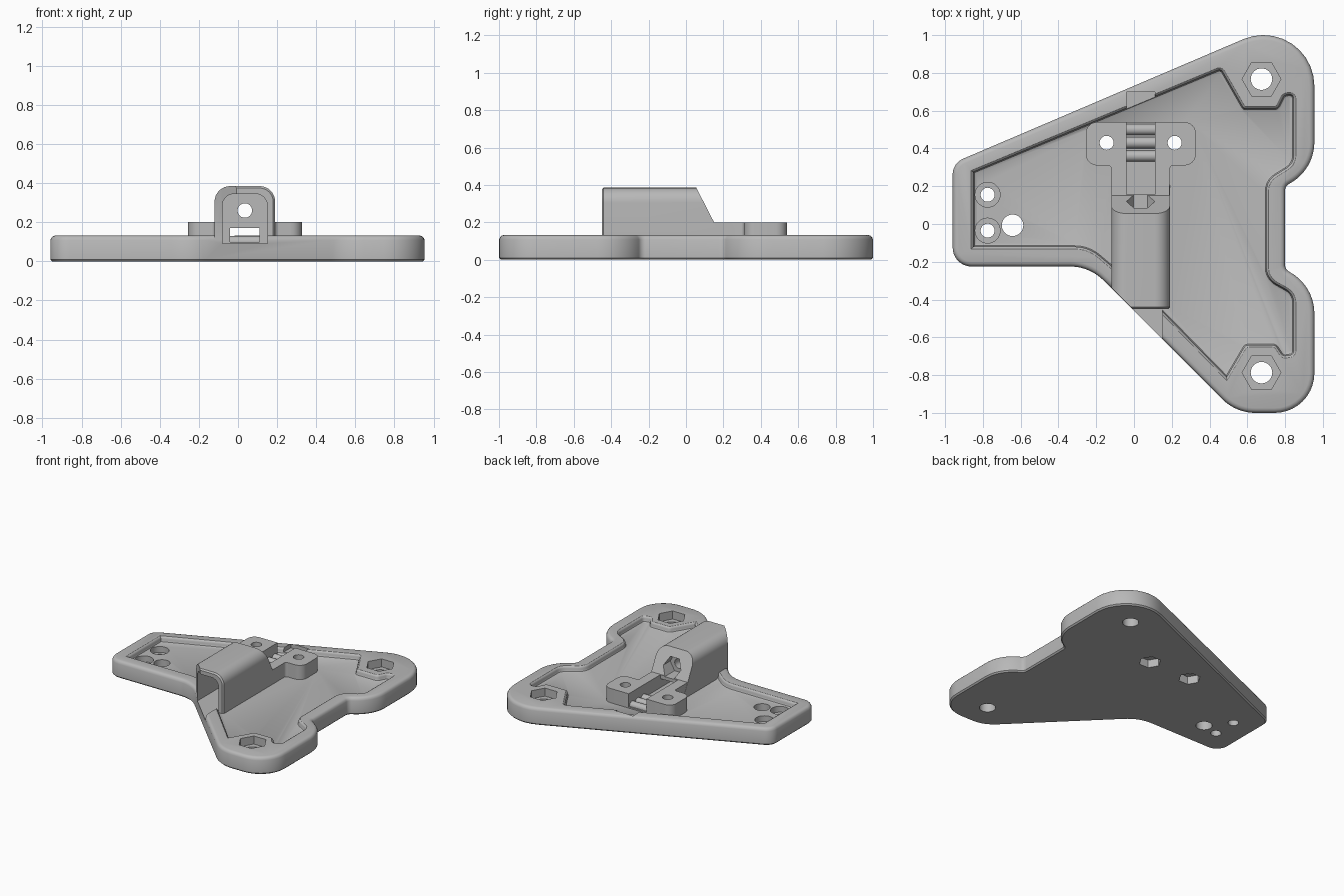
import bpy, bmesh, math
from mathutils import Vector

cube = bpy.data.objects.get("Cube")
if cube:
    bpy.data.objects.remove(cube, do_unlink=True)

grey = bpy.data.materials.new("plain grey")
grey.use_nodes = True
COLOUR = (0.48, 0.48, 0.48, 1)
grey.diffuse_color = COLOUR
grey.node_tree.nodes["Principled BSDF"].inputs["Base Color"].default_value = COLOUR


def rounded(corners, steps=8):
    """Polygon from (x, y, radius) corners, listed counter-clockwise."""
    pts = []
    n = len(corners)
    for i, (x, y, r) in enumerate(corners):
        p = Vector((x, y))
        if r == 0:
            pts.append(p)
            continue
        a = (Vector(corners[i - 1][:2]) - p).normalized()
        b = (Vector(corners[(i + 1) % n][:2]) - p).normalized()
        half = a.angle(b) / 2
        centre = p + (a + b).normalized() * (r / math.sin(half))
        start = p + a * (r / math.tan(half)) - centre
        end = p + b * (r / math.tan(half)) - centre
        sweep = start.angle_signed(end)
        for k in range(steps + 1):
            t = -sweep * k / steps
            c, s = math.cos(t), math.sin(t)
            pts.append(centre + Vector((start.x * c - start.y * s, start.x * s + start.y * c)))
    return pts


def grow(pts, d):
    """Offset a counter-clockwise polygon outward by d."""
    out = []
    for i, p in enumerate(pts):
        e = (p - pts[i - 1]).normalized()
        f = (pts[(i + 1) % len(pts)] - p).normalized()
        n, m = Vector((e.y, -e.x)), Vector((f.y, -f.x))
        out.append(p + (n + m) * (d / (1 + n.dot(m))))
    return out


PLACE = {"X": lambda u, v, t: (t, u, v),
         "Y": lambda u, v, t: (u, t, v),
         "Z": lambda u, v, t: (u, v, t)}


def loft(name, pts, rings, axis="Z"):
    """Solid through copies of an outline; rings are (offset, position) along the axis."""
    bm = bmesh.new()
    loops = [[bm.verts.new(PLACE[axis](p.x, p.y, t)) for p in grow(pts, d)] for d, t in rings]
    for low, high in zip(loops, loops[1:]):
        for i in range(len(low)):
            bm.faces.new((low[i - 1], low[i], high[i], high[i - 1]))
    bm.faces.new(loops[0])
    bm.faces.new(loops[-1])
    bmesh.ops.recalc_face_normals(bm, faces=bm.faces)
    mesh = bpy.data.meshes.new(name)
    bm.to_mesh(mesh)
    bm.free()
    mesh.materials.append(grey)
    ob = bpy.data.objects.new(name, mesh)
    bpy.context.collection.objects.link(ob)
    return ob


def prism(name, pts, a, b, axis="Z"):
    return loft(name, pts, [(0, a), (0, b)], axis)


def ngon(x, y, r, sides):
    return [Vector((x + r * math.cos(i * math.tau / sides), y + r * math.sin(i * math.tau / sides)))
            for i in range(sides)]


def rect(x0, x1, y0, y1):
    return [Vector(p) for p in ((x0, y0), (x1, y0), (x1, y1), (x0, y1))]


def combine(target, tool, operation="DIFFERENCE"):
    tool.hide_render = True
    mod = target.modifiers.new("combine", "BOOLEAN")
    mod.operation, mod.solver, mod.object = operation, "EXACT", tool
    bpy.context.view_layer.objects.active = target
    bpy.ops.object.modifier_apply(modifier=mod.name)
    bpy.data.objects.remove(tool, do_unlink=True)


# Plate with softened edges
outline = rounded([
    (-.96, -.225, .1), (-.235, -.225, .25), (.54, -1, .25), (.955, -1, .21),
    (.955, -.33, .25), (.8, -.24, .04), (.8, .2, .04), (.955, .29, .25),
    (.955, 1.139, .27), (-.96, .322, .09)], 10)
plate = loft("mount_plate", outline, [
    (-.01, 0), (0, .01), (0, .108), (-.006, .121), (-.013, .128), (-.026, .132)])

# Sunken pocket with filleted floor and rounded lip
pocket = rounded([
    (-.85, -.12, 0), (-.24, -.12, .2), (.09, -.4, 0), (.49, -.81, 0),
    (.59, -.64, .03), (.75, -.64, .03), (.79, -.7, .022), (.845, -.69, .022),
    (.845, -.37, .08), (.70, -.29, .1), (.70, .23, .1), (.845, .32, .08),
    (.845, .69, .022), (.795, .68, .022), (.76, .61, .03), (.58, .61, .02),
    (.46, .82, .02), (-.85, .275, 0)], 5)
combine(plate, loft("pocket", pocket, [
    (-.016, .09), (-.005, .095), (0, .106), (0, .118), (.005, .127), (.014, .133), (.014, .3)]))

# Arched housing, sloped at the back and trimmed to the plate edge
arch = rounded([(-.12, .07, 0), (.19, .07, 0), (.19, .385, .08), (-.12, .385, .08)])
housing = loft("housing", arch, [(-.01, -.45), (0, -.44), (0, .3)], "Y")
slope = [Vector(p) for p in ((-.055, .6), (.227, .05), (.5, .05), (.5, .6))]
combine(housing, prism("slope", slope, -1, 1, "X"))
combine(housing, prism("trim", grow(outline, -.002), -1, 1), "INTERSECT")
combine(plate, housing, "UNION")

# Neck and clamp flange
flange = rounded([
    (-.119, .05, 0), (.189, .05, 0), (.189, .31, .02), (.327, .31, .06), (.327, .54, .06),
    (-.255, .54, .06), (-.255, .31, .06), (-.119, .31, .02)], 6)
combine(plate, prism("flange", flange, .07, .2), "UNION")

# Housing cavity, running out through the plate edge
cavity = rounded([(-.08, .092, 0), (.15, .092, 0), (.15, .345, .06), (-.08, .345, .06)])
combine(plate, prism("cavity", cavity, -1.2, -.03, "Y"))

# Passage under the back wall and open channel through the flange
combine(plate, prism("passage", rect(-.04, .11, .1, .17), -.1, .25, "Y"))
combine(plate, prism("channel", rect(-.04, .11, .155, .7), .1, .4))

# Screw hole and nut seat in the sloped wall
combine(plate, prism("screw_hole", ngon(.035, .26, .037, 32), -.1, .2, "Y"))
combine(plate, prism("nut_seat", ngon(.035, .26, .075, 6), .035, .3, "Y"))

# Corner bolts with nut seats on top
for y in (.767, -.787):
    combine(plate, prism("bolt_hole", ngon(.675, y, .057, 32), -.1, .3))
    combine(plate, prism("bolt_seat", ngon(.675, y, .103, 6), .07, .3))

# Flange screws with nut seats underneath
for x in (-.145, .215):
    combine(plate, prism("clamp_hole", ngon(x, .43, .037, 32), -.1, .4))
    combine(plate, prism("clamp_seat", ngon(x, .43, .078, 6), -.1, .06))

# Counterbored holes and plain hole at the narrow end
for y in (.155, -.035):
    combine(plate, prism("small_hole", ngon(-.775, y, .037, 32), -.1, .3))
    combine(plate, prism("counterbore", ngon(-.775, y, .066, 32), .045, .3))
combine(plate, prism("plain_hole", ngon(-.643, -.007, .057, 32), -.1, .3))

# Gripping ridges across the channel
ridges = []
for y in (.36, .43, .5):
    ridges.append(prism("grip_ridge", ngon(y, .1, .03, 16), -.045, .115, "X"))

for ob in [plate] + ridges:
    bpy.ops.object.select_all(action="DESELECT")
    ob.select_set(True)
    bpy.context.view_layer.objects.active = ob
    bpy.ops.object.shade_smooth_by_angle(angle=math.radians(32))
